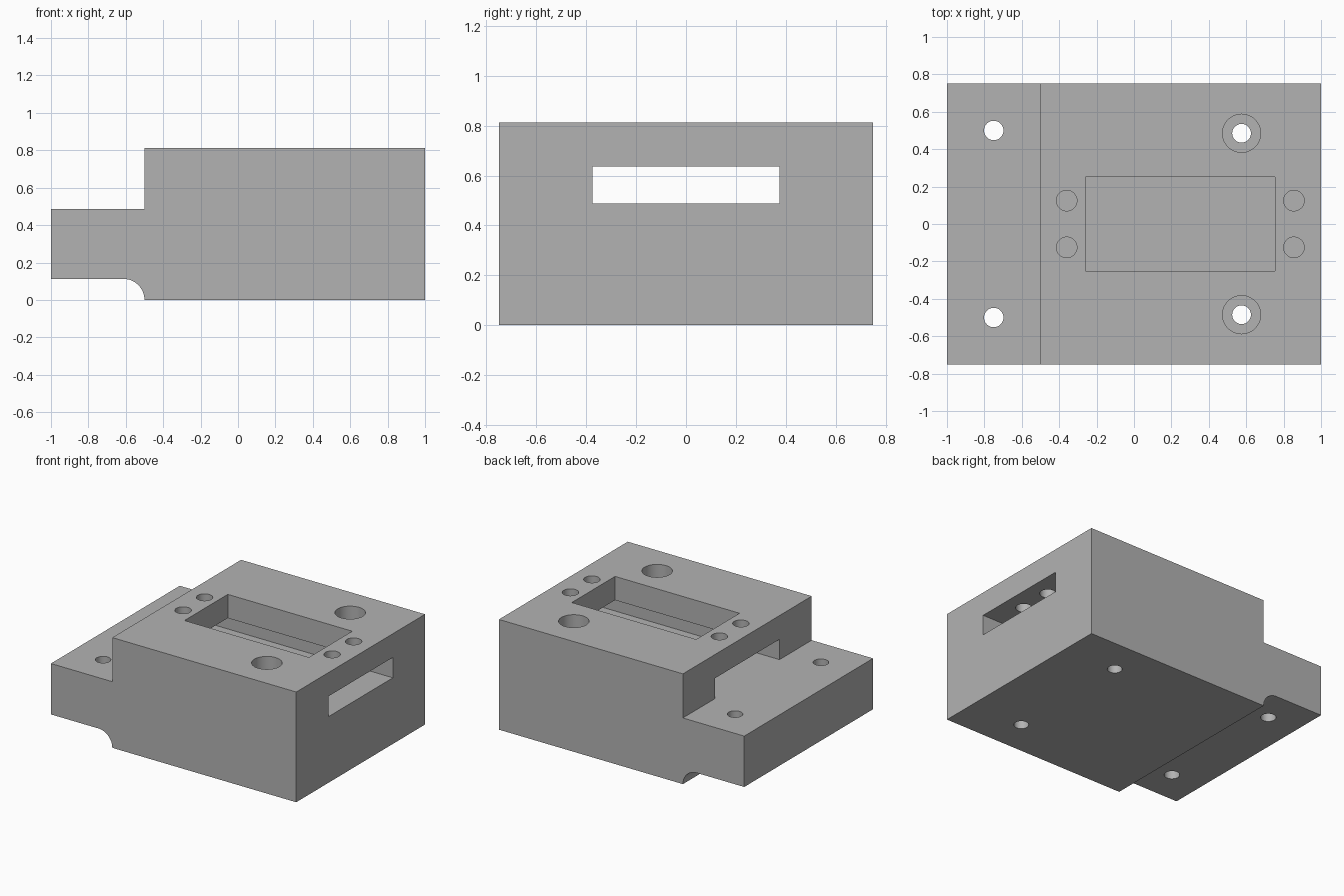
import bpy, bmesh, math

cube = bpy.data.objects.get("Cube")
if cube:
    bpy.data.objects.remove(cube, do_unlink=True)

LENGTH, HALF_W = 2.0, 0.75
STEP_X, STEP_Z, TOP = -0.5, 0.4875, 0.8125
UNDER_Z, FILLET = 0.1125, 0.1125
SLOT_TOP = 0.6375

grey = bpy.data.materials.new("plain grey")
grey.use_nodes = True
colour = (0.45, 0.45, 0.45, 1)
grey.diffuse_color = colour
grey.node_tree.nodes["Principled BSDF"].inputs["Base Color"].default_value = colour


def make_object(name, bm):
    bmesh.ops.recalc_face_normals(bm, faces=bm.faces)
    mesh = bpy.data.meshes.new(name)
    bm.to_mesh(mesh)
    bm.free()
    mesh.materials.append(grey)
    obj = bpy.data.objects.new(name, mesh)
    bpy.context.collection.objects.link(obj)
    return obj


def extrude(name, points, direction):
    bm = bmesh.new()
    face = bm.faces.new([bm.verts.new(p) for p in points])
    new = bmesh.ops.extrude_face_region(bm, geom=[face])["geom"]
    verts = [v for v in new if isinstance(v, bmesh.types.BMVert)]
    bmesh.ops.translate(bm, verts=verts, vec=direction)
    return make_object(name, bm)


def box(name, x0, x1, y0, y1, z0, z1):
    base = [(x0, y0, z0), (x1, y0, z0), (x1, y1, z0), (x0, y1, z0)]
    return extrude(name, base, (0, 0, z1 - z0))


def drill(name, x, y, radius, z0, z1, sides=48):
    ring = [(x + radius * math.cos(math.tau * i / sides),
             y + radius * math.sin(math.tau * i / sides), z0) for i in range(sides)]
    return extrude(name, ring, (0, 0, z1 - z0))


# Stepped body with a filleted undercut below the flange
half = LENGTH / 2
outline = [(half, 0), (half, TOP), (STEP_X, TOP), (STEP_X, STEP_Z),
           (-half, STEP_Z), (-half, UNDER_Z)]
for i in range(17):
    a = math.pi / 2 * (1 - i / 16)
    outline.append((STEP_X - FILLET + FILLET * math.cos(a), FILLET * math.sin(a)))
body = extrude("mounting_block", [(x, -HALF_W, z) for x, z in outline], (0, 2 * HALF_W, 0))

# Lengthwise slot and the window above it
cutters = [
    box("slot_cutter", STEP_X - 0.1, half + 0.1, -0.375, 0.375, STEP_Z, SLOT_TOP),
    box("window_cutter", -0.26, 0.755, -0.252, 0.252, SLOT_TOP - 0.05, TOP + 0.1),
]

# Mirrored screw holes, counterbores and small roof holes
for side in (-1, 1):
    cutters += [
        drill("flange_hole_cutter", -0.75, side * 0.5, 0.052, -0.1, 1),
        drill("screw_hole_cutter", 0.575, side * 0.485, 0.05, -0.1, 1),
        drill("counterbore_cutter", 0.575, side * 0.485, 0.102, 0.4, 1),
    ]
    for x in (-0.36, 0.855):
        cutters.append(drill("roof_hole_cutter", x, side * 0.125, 0.055, SLOT_TOP - 0.05, 1))

bpy.ops.object.select_all(action="DESELECT")
body.select_set(True)
bpy.context.view_layer.objects.active = body
for cutter in cutters:
    cutter.hide_render = True
    mod = body.modifiers.new("cut", "BOOLEAN")
    mod.operation = "DIFFERENCE"
    mod.solver = "EXACT"
    mod.object = cutter
    bpy.ops.object.modifier_apply(modifier=mod.name)
    bpy.data.objects.remove(cutter, do_unlink=True)

bpy.ops.object.shade_smooth_by_angle(angle=math.radians(30))
